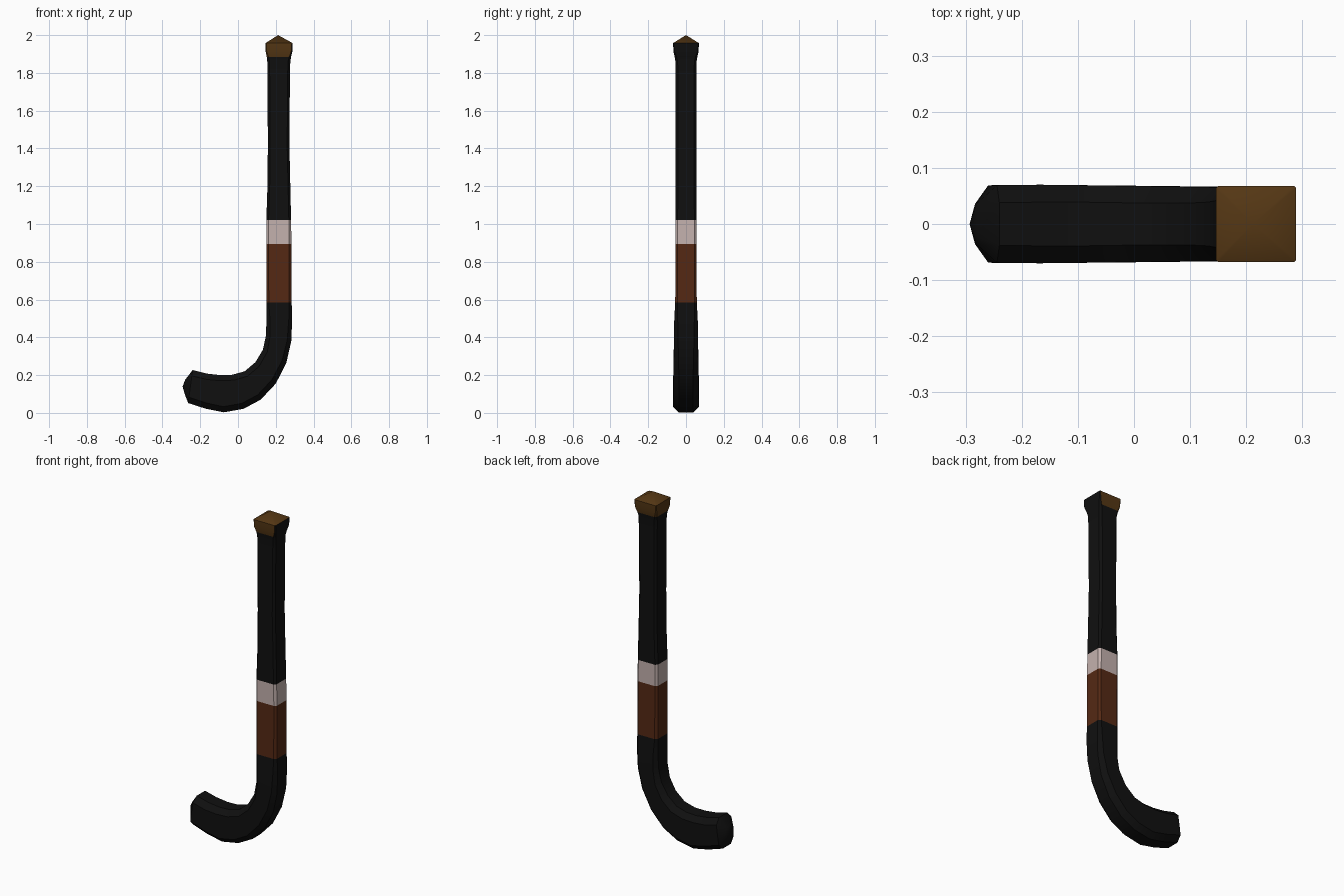
import bpy, bmesh
from mathutils import Vector

if "Cube" in bpy.data.objects:
    bpy.data.objects.remove(bpy.data.objects["Cube"])


def material(name, rgb):
    m = bpy.data.materials.new(name)
    m.diffuse_color = (*rgb, 1)
    m.use_nodes = True
    m.node_tree.nodes["Principled BSDF"].inputs["Base Color"].default_value = m.diffuse_color
    return m


BLACK = material("black", (0.005, 0.005, 0.005))
RUST = material("rust brown", (0.09, 0.022, 0.007))
WHITE = material("off white", (0.55, 0.44, 0.42))
OCHRE = material("ochre brown", (0.09, 0.038, 0.007))


def ring(inner, outer, depth, chamfer):
    """Chamfered rectangle between two points of the side profile."""
    a = Vector((inner[0], 0, inner[1]))
    b = Vector((outer[0], 0, outer[1]))
    mid, half, u = (a + b) / 2, (b - a).length / 2, (b - a).normalized()
    c = chamfer
    section = [(half, depth - c), (half - c, depth), (c - half, depth), (-half, depth - c),
               (-half, c - depth), (c - half, -depth), (half - c, -depth), (half, c - depth)]
    return [mid + u * s + Vector((0, t, 0)) for s, t in section]


def level(z, x0, x1, depth, chamfer):
    return ring((x0, z), (x1, z), depth, chamfer)


def loft(name, rings, mats, tip=None, rule=None, smooth=40):
    """Skin rings in order, optionally closing the last one to a point."""
    bm = bmesh.new()
    loops = [[bm.verts.new(p) for p in r] for r in rings]
    for r, s in zip(loops, loops[1:]):
        for i in range(8):
            j = (i + 1) % 8
            bm.faces.new((r[i], r[j], s[j], s[i]))
    if tip:
        apex = bm.verts.new(tip)
        for i in range(8):
            bm.faces.new((loops[-1][i], loops[-1][(i + 1) % 8], apex))
    bm.faces.new(loops[0])
    if not tip:
        bm.faces.new(loops[-1])
    bmesh.ops.recalc_face_normals(bm, faces=bm.faces)
    if rule:
        bm.normal_update()
        for f in bm.faces:
            f.material_index = rule(f)
    me = bpy.data.meshes.new(name)
    bm.to_mesh(me)
    bm.free()
    for m in mats:
        me.materials.append(m)
    ob = bpy.data.objects.new(name, me)
    bpy.context.collection.objects.link(ob)
    bpy.ops.object.select_all(action='DESELECT')
    ob.select_set(True)
    bpy.context.view_layer.objects.active = ob
    bpy.ops.object.shade_smooth_by_angle(angle=smooth * 0.01745)
    return ob


# Curved hook: inner point, outer point, half depth, chamfer
hook = [
    ((0.150, 0.585), (0.284, 0.585), 0.057, 0.013),
    ((0.151, 0.500), (0.287, 0.500), 0.062, 0.018),
    ((0.148, 0.410), (0.282, 0.380), 0.064, 0.022),
    ((0.132, 0.335), (0.256, 0.265), 0.065, 0.026),
    ((0.092, 0.268), (0.200, 0.155), 0.066, 0.029),
    ((0.035, 0.220), (0.120, 0.070), 0.067, 0.030),
    ((-0.030, 0.202), (0.030, 0.022), 0.068, 0.030),
    ((-0.095, 0.200), (-0.075, 0.003), 0.069, 0.030),
    ((-0.165, 0.208), (-0.170, 0.022), 0.070, 0.031),
    ((-0.240, 0.227), (-0.264, 0.052), 0.069, 0.031),
    ((-0.280, 0.175), (-0.284, 0.105), 0.036, 0.014),
]
loft("hook", [ring(*r) for r in hook], [BLACK], tip=(-0.293, 0, 0.14))

# Coloured bands on the shaft
loft("brown_band", [level(0.585, 0.150, 0.284, 0.057, 0.013),
                    level(0.895, 0.150, 0.283, 0.056, 0.012)], [RUST])
loft("white_band", [level(0.895, 0.150, 0.283, 0.056, 0.012),
                    level(1.02, 0.150, 0.281, 0.056, 0.012)], [WHITE])

# Long handle
loft("handle", [level(1.02, 0.150, 0.281, 0.056, 0.012),
                level(1.20, 0.156, 0.277, 0.055, 0.012),
                level(1.42, 0.158, 0.272, 0.055, 0.012),
                level(1.80, 0.156, 0.275, 0.055, 0.012),
                level(1.86, 0.155, 0.277, 0.056, 0.012),
                level(1.885, 0.152, 0.281, 0.060, 0.010)], [BLACK])

# Flared end cap with a low pyramid, its hook-opposite side left black
loft("end_cap", [level(1.885, 0.152, 0.281, 0.060, 0.010),
                 level(1.915, 0.146, 0.288, 0.067, 0.006),
                 level(1.958, 0.146, 0.289, 0.068, 0.004)],
     [OCHRE, BLACK], tip=(0.212, 0, 2.0), smooth=30,
     rule=lambda f: int(f.normal.x > 0.5 and f.calc_center_median().z < 1.955))
